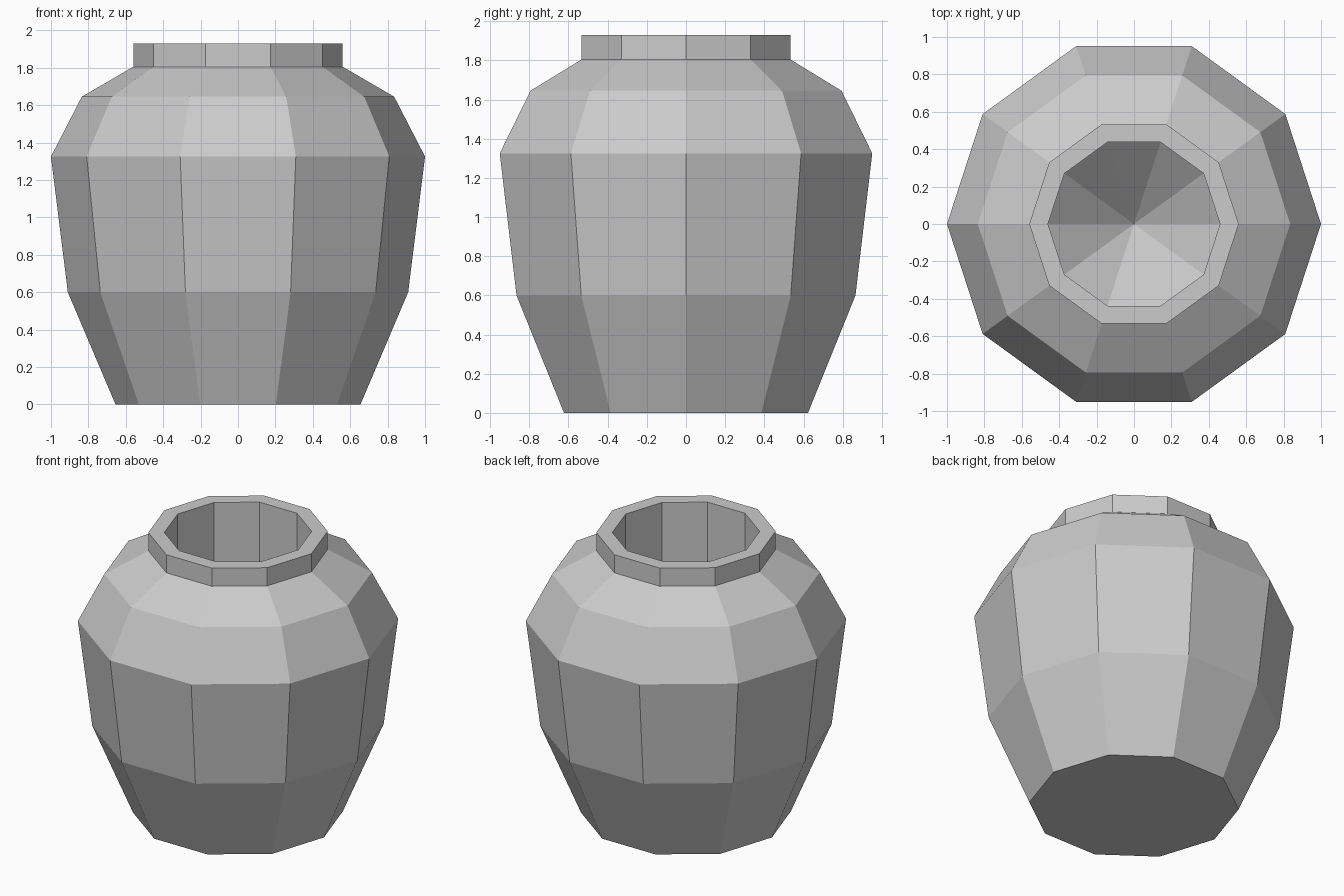
import bpy, bmesh
from math import cos, sin, tau

if "Cube" in bpy.data.objects:
    bpy.data.objects.remove(bpy.data.objects["Cube"])

SIDES = 10
# (radius, height) from the base, over the rim and down the inside wall
PROFILE = [(0.655, 0), (0.91, 0.6), (1.0, 1.325), (0.835, 1.645),
           (0.56, 1.805), (0.56, 1.93), (0.46, 1.93), (0.46, 0.6)]
INNER_APEX_Z = 0.2

bm = bmesh.new()
rings = [[bm.verts.new((r * cos(tau * i / SIDES), r * sin(tau * i / SIDES), z))
          for i in range(SIDES)] for r, z in PROFILE]

# Body, shoulder, neck, rim and inner wall
for low, high in zip(rings, rings[1:]):
    for i in range(SIDES):
        j = (i + 1) % SIDES
        bm.faces.new((low[i], low[j], high[j], high[i]))

# Flat underside
bm.faces.new(rings[0][::-1])

# Hollow inside tapers to a point
apex = bm.verts.new((0, 0, INNER_APEX_Z))
for i in range(SIDES):
    bm.faces.new((rings[-1][i], rings[-1][(i + 1) % SIDES], apex))

bmesh.ops.recalc_face_normals(bm, faces=bm.faces[:])
mesh = bpy.data.meshes.new("pot")
bm.to_mesh(mesh)
bm.free()
bpy.context.collection.objects.link(bpy.data.objects.new("pot", mesh))
